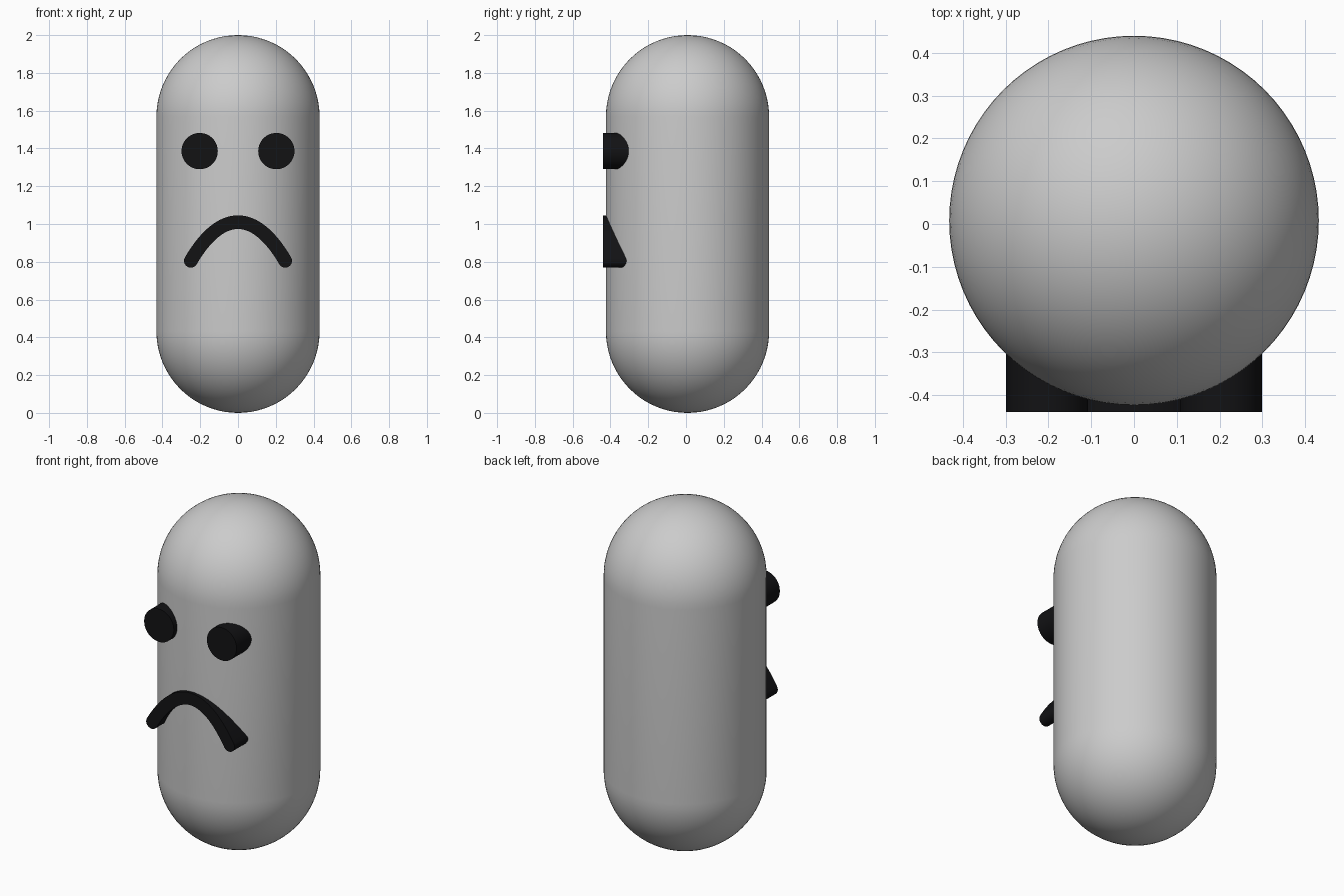
import bpy, bmesh
from math import sin, cos, pi, atan2
from mathutils import Vector

if "Cube" in bpy.data.objects:
    bpy.data.objects.remove(bpy.data.objects["Cube"])

R, CY = 0.432, 0.008      # body radius and its offset in y
FRONT, BACK = -0.44, -0.26  # depth range of the face parts

black = bpy.data.materials.new("black")
black.diffuse_color = (0.006, 0.006, 0.007, 1)
black.use_nodes = True
black.node_tree.nodes["Principled BSDF"].inputs["Base Color"].default_value = black.diffuse_color


def finish(name, bm, mat=None, angle=0.6):
    bmesh.ops.recalc_face_normals(bm, faces=bm.faces)
    me = bpy.data.meshes.new(name)
    bm.to_mesh(me)
    bm.free()
    ob = bpy.data.objects.new(name, me)
    bpy.context.collection.objects.link(ob)
    if mat:
        me.materials.append(mat)
    bpy.ops.object.select_all(action='DESELECT')
    ob.select_set(True)
    bpy.context.view_layer.objects.active = ob
    bpy.ops.object.shade_smooth_by_angle(angle=angle)
    return ob


def face_part(name, outline):
    """Extrude an (x, z) outline from the front plane into the body."""
    bm = bmesh.new()
    f = bm.faces.new([bm.verts.new((x, FRONT, z)) for x, z in outline])
    ext = bmesh.ops.extrude_face_region(bm, geom=[f], use_keep_orig=True)
    verts = [v for v in ext["geom"] if isinstance(v, bmesh.types.BMVert)]
    bmesh.ops.translate(bm, verts=verts, vec=(0, BACK - FRONT, 0))
    return finish(name, bm, black)


# Capsule body: half profile spun around the vertical axis
n = 20
arc = [(R * sin(pi / 2 * i / n), R * (1 - cos(pi / 2 * i / n))) for i in range(n + 1)]
profile = arc + [(x, 2 - z) for x, z in reversed(arc)]
bm = bmesh.new()
vs = [bm.verts.new((x, CY, z)) for x, z in profile]
es = [bm.edges.new(p) for p in zip(vs, vs[1:])]
bmesh.ops.spin(bm, geom=vs + es, cent=(0, CY, 0), axis=(0, 0, 1),
               angle=2 * pi, steps=80, use_merge=False)
bmesh.ops.remove_doubles(bm, verts=bm.verts, dist=1e-5)
finish("body", bm)

# Eyes: short round pegs
for side, sx in (("left", -1), ("right", 1)):
    face_part(side + "_eye", [(sx * 0.203 + 0.096 * cos(2 * pi * i / 48),
                               1.386 + 0.096 * sin(2 * pi * i / 48)) for i in range(48)])

# Frowning mouth: Bezier centre line thickened, with round ends
P = [Vector(p) for p in ((-0.25, 0.805), (-0.09, 1.078), (0.09, 1.078), (0.25, 0.805))]
W, m = 0.036, 32
upper, lower = [], []
for i in range(m + 1):
    t = i / m
    s = 1 - t
    c = s**3 * P[0] + 3 * s * s * t * P[1] + 3 * s * t * t * P[2] + t**3 * P[3]
    d = (s * s * (P[1] - P[0]) + 2 * s * t * (P[2] - P[1]) + t * t * (P[3] - P[2])).normalized()
    nrm = Vector((-d.y, d.x)) * W
    upper.append(c + nrm)
    lower.append(c - nrm)


def cap(a, b):
    """Half circle running clockwise from a to b."""
    c, r = (a + b) / 2, (a - b).length / 2
    a0 = atan2(a.y - c.y, a.x - c.x)
    return [c + r * Vector((cos(a0 - pi * k / 10), sin(a0 - pi * k / 10))) for k in range(1, 10)]


face_part("mouth", upper + cap(upper[-1], lower[-1]) + lower[::-1] + cap(lower[0], upper[0]))
